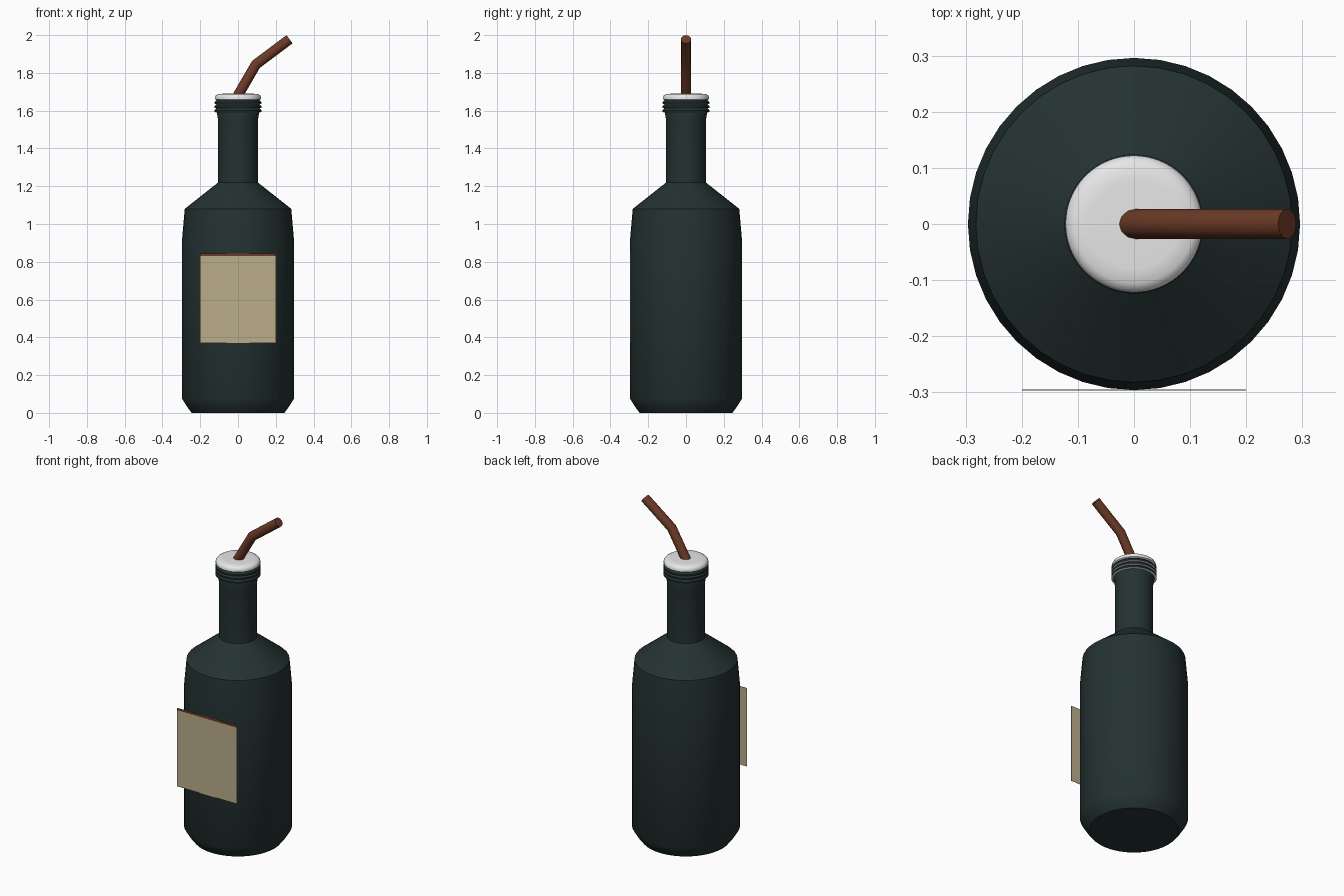
import bpy, bmesh, math
from mathutils import Vector

if "Cube" in bpy.data.objects:
    bpy.data.objects.remove(bpy.data.objects["Cube"])


def material(name, rgb):
    m = bpy.data.materials.new(name)
    m.diffuse_color = (*rgb, 1)
    m.use_nodes = True
    m.node_tree.nodes["Principled BSDF"].inputs["Base Color"].default_value = m.diffuse_color
    return m


GLASS = material("dark green glass", (0.018, 0.032, 0.032))
WHITE = material("white cap", (0.8, 0.8, 0.8))
BROWN = material("brown straw", (0.15, 0.042, 0.02))
PAPER = material("tan label", (0.50, 0.42, 0.26))


def finish(name, bm, mats, smooth=40):
    me = bpy.data.meshes.new(name)
    bm.normal_update()
    bm.to_mesh(me)
    bm.free()
    for m in mats:
        me.materials.append(m)
    ob = bpy.data.objects.new(name, me)
    bpy.context.collection.objects.link(ob)
    bpy.ops.object.select_all(action='DESELECT')
    ob.select_set(True)
    bpy.context.view_layer.objects.active = ob
    if smooth:
        bpy.ops.object.shade_smooth_by_angle(angle=math.radians(smooth))
    return ob


def loft(bm, rings, mats=None):
    """Bridge equal rings of points, from bottom to top, and close both ends."""
    vs = [[bm.verts.new(p) for p in r] for r in rings]
    n = len(vs[0])
    for k, (a, b) in enumerate(zip(vs, vs[1:])):
        for i in range(n):
            j = (i + 1) % n
            f = bm.faces.new((a[i], a[j], b[j], b[i]))
            f.material_index = mats[k] if mats else 0
    bm.faces.new(vs[0][::-1])
    bm.faces.new(vs[-1])
    bmesh.ops.recalc_face_normals(bm, faces=bm.faces)


def lathe(name, profile, n, mats, band_mats=None):
    ang = [2 * math.pi * i / n for i in range(n)]
    bm = bmesh.new()
    loft(bm, [[(r * math.cos(a), r * math.sin(a), z) for a in ang]
              for r, z in profile], band_mats)
    return finish(name, bm, mats)


# Bottle body and neck
lathe("bottle", [(0.245, 0), (0.268, 0.03), (0.296, 0.075), (0.296, 0.92),
                 (0.282, 1.08), (0.105, 1.22), (0.105, 1.55),
                 (0.113, 1.595), (0.10, 1.62)], 40, [GLASS])

# Ridged cap: pale undersides, dark upper grooves, white rounded top
profile, bands = [(0.105, 1.587)], []
for i in range(3):
    z = 1.59 + 0.022 * i
    profile += [(0.124, z + 0.003), (0.124, z + 0.012), (0.114, z + 0.022)]
    bands += [1, 0, 0]
profile += [(0.122, 1.66), (0.122, 1.672), (0.117, 1.681), (0.106, 1.688), (0.08, 1.69)]
bands += [1] * 5
cap = lathe("cap", profile, 64, [GLASS, WHITE], bands)
for p in cap.data.polygons:
    if p.normal.z > 0.99:
        p.material_index = 1

# Bent straw, mitred at the elbow
path = [Vector((-0.03, 0, 1.63)), Vector((0.095, 0, 1.845)), Vector((0.273, 0, 1.978))]
d1 = (path[1] - path[0]).normalized()
d2 = (path[2] - path[1]).normalized()
mid = (d1 + d2).normalized()
side = Vector((0, 1, 0))
rings = []
for p, d, k in zip(path, (d1, mid, d2), (1, 1 / mid.dot(d1), 1)):
    u = side.cross(d) * k
    rings.append([p + 0.027 * (math.cos(t) * u + math.sin(t) * side)
                  for t in (2 * math.pi * i / 12 for i in range(12))])
bm = bmesh.new()
loft(bm, rings)
finish("straw", bm, [BROWN])

# Flat label with a narrow brown top edge
bm = bmesh.new()
rows = [[bm.verts.new((x, y, z)) for x in (-0.2, 0.2) for y in (-0.297, -0.295)]
        for z in (0.37, 0.83, 0.843)]
for k, (a, b) in enumerate(zip(rows, rows[1:])):
    for i, j in ((0, 2), (2, 3), (3, 1), (1, 0)):
        f = bm.faces.new((a[i], a[j], b[j], b[i]))
        f.material_index = k if i == 0 else 0
for r in (rows[0], rows[-1]):
    bm.faces.new((r[0], r[2], r[3], r[1]))
bmesh.ops.recalc_face_normals(bm, faces=bm.faces)
finish("label", bm, [PAPER, BROWN], 0)
